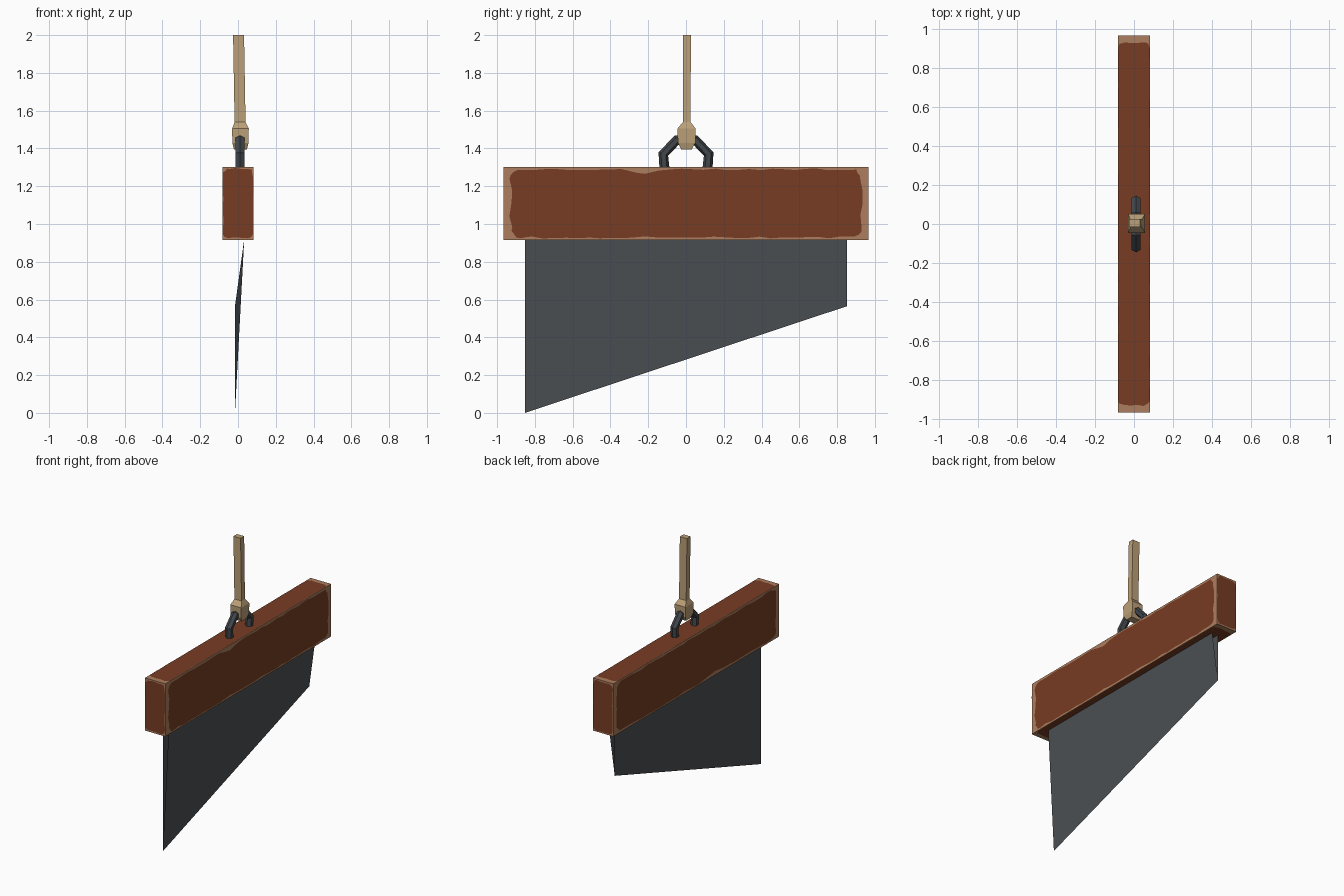
import bpy, bmesh, math, random
from mathutils import Vector

if "Cube" in bpy.data.objects:
    bpy.data.objects.remove(bpy.data.objects["Cube"])

random.seed(4)


def material(name, r, g, b):
    m = bpy.data.materials.new(name)
    lin = [((c / 255 + 0.055) / 1.055) ** 2.4 for c in (r, g, b)]
    m.diffuse_color = (*lin, 1)
    m.use_nodes = True
    m.node_tree.nodes["Principled BSDF"].inputs["Base Color"].default_value = m.diffuse_color
    return m


PAINT = material("red brown wood", 119, 60, 35)
WORN = material("worn pale wood", 172, 125, 94)
STEEL = material("blade steel", 76, 80, 84)
IRON = material("dark iron", 66, 71, 75)
ROPE = material("tan rope", 188, 160, 120)


def mesh_object(name, verts, faces, mat, fix_normals=True):
    me = bpy.data.meshes.new(name)
    me.from_pydata([tuple(v) for v in verts], [], faces)
    if fix_normals:
        bm = bmesh.new()
        bm.from_mesh(me)
        bmesh.ops.recalc_face_normals(bm, faces=bm.faces)
        bm.to_mesh(me)
        bm.free()
    me.materials.append(mat)
    ob = bpy.data.objects.new(name, me)
    bpy.context.collection.objects.link(ob)
    return ob


def loft(name, rings, mat):
    """Skin a list of equal-length rings and cap both ends."""
    n = len(rings[0])
    verts = [p for ring in rings for p in ring]
    faces = [(i * n + j, i * n + (j + 1) % n, (i + 1) * n + (j + 1) % n, (i + 1) * n + j)
             for i in range(len(rings) - 1) for j in range(n)]
    faces += [tuple(range(n)), tuple(range(len(verts) - n, len(verts)))]
    return mesh_object(name, verts, faces, mat)


def rect(cx, cy, hx, hy, z):
    return [(cx + sx * hx, cy + sy * hy, z) for sx, sy in ((-1, -1), (1, -1), (1, 1), (-1, 1))]


# Wooden beam: pale core showing at the worn edges
HX, HY, Z0, Z1 = 0.083, 0.965, 0.915, 1.303
loft("beam", [rect(0, 0, HX, HY, Z0), rect(0, 0, HX, HY, Z1)], WORN)


def paint_patch(name, centre, u, v, hu, hv, bu, bv, radius, wobble, notch=None):
    """Ragged rounded patch of paint lying on one beam face."""
    centre, u, v = Vector(centre), Vector(u), Vector(v)
    normal = u.cross(v)
    a, b = hu - bu, hv - bv
    pts = []
    corners = ((1, 1), (-1, 1), (-1, -1), (1, -1))
    for k, (sx, sy) in enumerate(corners):
        for i in range(5):
            t = math.radians(90 * k + 22.5 * i)
            pts.append((sx * (a - radius) + radius * math.cos(t),
                        sy * (b - radius) + radius * math.sin(t)))
        nx, ny = corners[(k + 1) % 4]
        t = math.radians(90 * k + 90)
        p = Vector((sx * (a - radius) + radius * math.cos(t), sy * (b - radius) + radius * math.sin(t)))
        q = Vector((nx * (a - radius) + radius * math.cos(t), ny * (b - radius) + radius * math.sin(t)))
        steps = max(3, int((q - p).length / 0.06))
        for i in range(1, steps):
            pts.append(tuple(p.lerp(q, i / steps)))
    out = []
    for x, y in pts:
        x += random.uniform(-wobble, wobble)
        y += random.uniform(-wobble, wobble) * min(1, bv / bu + 0.3)
        if notch and abs(x - notch[0]) < 0.09 and y * notch[1] > 0.5 * b:
            y -= notch[1] * 0.022 * (1 - abs(x - notch[0]) / 0.1)
        x = max(-hu, min(hu, x))
        y = max(-hv, min(hv, y))
        out.append(centre + u * x + v * y + normal * 0.0015)
    mesh_object(name, out, [tuple(range(len(out)))], PAINT, False)


zc, hz = (Z0 + Z1) / 2, (Z1 - Z0) / 2
paint_patch("paint_right", (HX, 0, zc), (0, 1, 0), (0, 0, 1), HY, hz, 0.038, 0.014, 0.05, 0.008, (-0.22, 1))
paint_patch("paint_left", (-HX, 0, zc), (0, -1, 0), (0, 0, 1), HY, hz, 0.038, 0.014, 0.05, 0.008, (0.22, -1))
paint_patch("paint_top", (0, 0, Z1), (0, 1, 0), (-1, 0, 0), HY, HX, 0.036, 0.002, 0.03, 0.004)
paint_patch("paint_bottom", (0, 0, Z0), (0, 1, 0), (1, 0, 0), HY, HX, 0.036, 0.003, 0.03, 0.004)
paint_patch("paint_front", (0, -HY, zc), (1, 0, 0), (0, 0, 1), HX, hz, 0.004, 0.01, 0.03, 0.004)
paint_patch("paint_back", (0, HY, zc), (-1, 0, 0), (0, 0, 1), HX, hz, 0.004, 0.01, 0.03, 0.004)

# Blade: upright sheet and slanted sheet meeting at the sloping cutting edge
BY, BX, TOP = 0.853, -0.016, 0.92
edge = [(BX, -BY, 0.0), (BX, BY, 0.565)]
mesh_object("blade", edge + [(BX, BY, TOP), (BX, -BY, TOP), (0.033, BY, TOP), (0.033, -BY, TOP)],
            [(0, 3, 2, 1), (0, 1, 4, 5)], STEEL, False)

# Iron shackle: six-sided bar bent over the beam
half = [(0.112, 1.27), (0.120, 1.37), (0.050, 1.444)]
path = [Vector((0.0105, -y, z)) for y, z in half] + [Vector((0.0105, y, z)) for y, z in reversed(half)]
rings = []
for i, p in enumerate(path):
    d0 = (p - path[max(i - 1, 0)]).normalized()
    d1 = (path[min(i + 1, len(path) - 1)] - p).normalized()
    tangent = (d0 + d1).normalized()
    side = Vector((1, 0, 0))
    out = tangent.cross(side)
    rings.append([p + 0.027 * (math.cos(t) * out + math.sin(t) * side)
                  for t in (math.pi / 3 * k for k in range(6))])
loft("shackle", rings, IRON)

# Rope with the thick knot gripping the shackle
profile = [(0.013, 0.003, 0.034, 0.028, 1.395), (0.013, 0.003, 0.043, 0.046, 1.43),
           (0.013, 0.003, 0.044, 0.048, 1.505), (0.011, 0.004, 0.029, 0.020, 1.54),
           (0.003, 0.005, 0.029, 0.021, 2.0)]
loft("rope", [rect(*row) for row in profile], ROPE)
